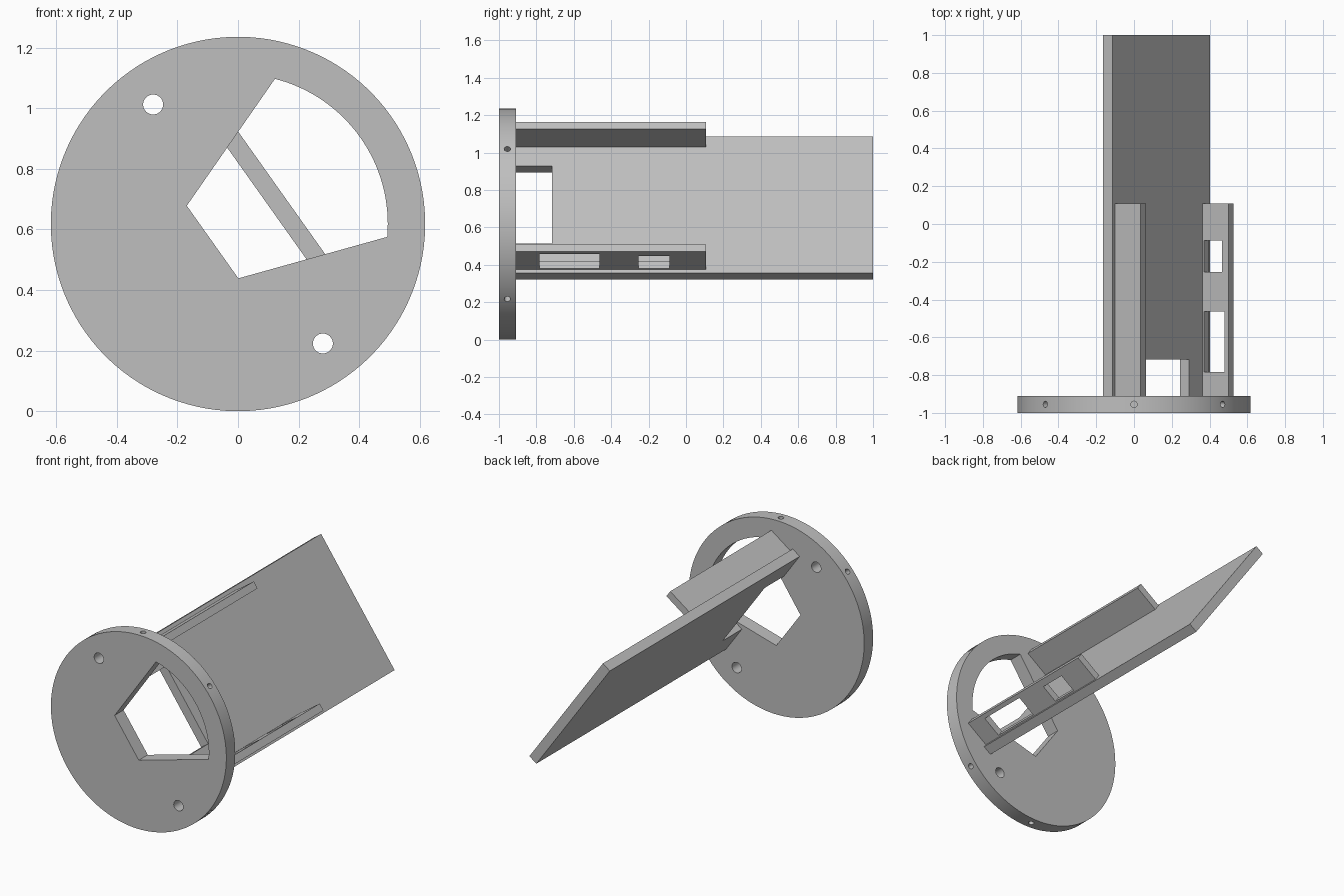
import bpy, bmesh
from math import sin, cos, radians, atan2, hypot, pi
from mathutils import Matrix, Vector

cube = bpy.data.objects.get("Cube")
if cube:
    bpy.data.objects.remove(cube, do_unlink=True)

RADIUS = 0.618
FRONT, DISC_BACK, END = -1.0, -0.91, 1.0

# Tilted frame: local x runs across the plate, local y along its normal, local z to the front
across = Vector((0.579, 0, -0.815)).normalized()
normal = Vector((-across.z, 0, across.x))
FRAME = Matrix((across, normal, (0, -1, 0))).transposed().to_4x4()
FRAME.translation = (0, 0, RADIUS)

grey = bpy.data.materials.new("light grey")
grey.use_nodes = True
grey.diffuse_color = (0.52, 0.52, 0.52, 1)
grey.node_tree.nodes["Principled BSDF"].inputs["Base Color"].default_value = (0.52, 0.52, 0.52, 1)


def prism(name, outline, y0, y1, matrix=FRAME):
    """Extrude a counter-clockwise outline in the tilted frame from y0 to y1."""
    bm = bmesh.new()
    face = bm.faces.new([bm.verts.new((u, n, -y0)) for u, n in outline])
    moved = bmesh.ops.extrude_face_region(bm, geom=[face])["geom"]
    bmesh.ops.translate(bm, vec=(0, 0, y0 - y1),
                        verts=[v for v in moved if isinstance(v, bmesh.types.BMVert)])
    bmesh.ops.recalc_face_normals(bm, faces=bm.faces)
    bm.transform(matrix)
    mesh = bpy.data.meshes.new(name)
    bm.to_mesh(mesh)
    bm.free()
    mesh.materials.append(grey)
    obj = bpy.data.objects.new(name, mesh)
    bpy.context.collection.objects.link(obj)
    return obj


def rect(u0, u1, n0, n1):
    return [(u0, n0), (u1, n0), (u1, n1), (u0, n1)]


def circle(r, count, u=0, n=0):
    return [(u + r * cos(2 * pi * i / count), n + r * sin(2 * pi * i / count))
            for i in range(count)]


def cut(obj, cutters):
    """Subtract the cutters, keep the result and discard them."""
    for c in cutters:
        c.hide_render = True
        mod = obj.modifiers.new("cut", 'BOOLEAN')
        mod.operation, mod.solver, mod.object = 'DIFFERENCE', 'EXACT', c
    deps = bpy.context.evaluated_depsgraph_get()
    result = bpy.data.meshes.new_from_object(obj.evaluated_get(deps))
    obj.modifiers.clear()
    obj.data = result
    for c in cutters:
        bpy.data.objects.remove(c, do_unlink=True)


# Round end disc
disc = prism("end_disc", circle(RADIUS, 128), FRONT, DISC_BACK)

# Opening: narrow flat side, two flared sides and an arc concentric with the rim
corner = (0.32, 0.377)
arc_r = hypot(*corner)
a0 = atan2(corner[1], corner[0])
arc = [(arc_r * cos(a0 + (pi - 2 * a0) * i / 32), arc_r * sin(a0 + (pi - 2 * a0) * i / 32))
       for i in range(33)]
cutters = [prism("opening_cutter", [(-0.147, -0.103), (0.147, -0.103)] + arc, -1.1, -0.8)]

# Two bolt holes through the disc
for side in (-1, 1):
    cutters.append(prism("bolt_cutter", circle(0.033, 32, side * 0.484), -1.1, -0.8))

# Small radial screw holes around the rim
for angle in (40.5, 90, 139.5, 220.5, 270, 319.5):
    a = radians(angle)
    out = Vector((cos(a), 0, sin(a)))
    place = out.to_track_quat('Z', 'Y').to_matrix().to_4x4()
    place.translation = Vector((0, (FRONT + DISC_BACK) / 2, RADIUS)) + out * RADIUS
    cutters.append(prism("screw_cutter", circle(0.017, 20), -0.05, 0.09, place))
cut(disc, cutters)

# Long tilted plate with a notch next to the disc
PLATE_IN, PLATE_OUT = 0.117, 0.177
plate = prism("long_plate", rect(-0.447, 0.447, PLATE_IN, PLATE_OUT), DISC_BACK, END)
cut(plate, [prism("notch_cutter", rect(-0.255, 0.255, 0, 0.3), -1.0, -0.717)])

# Two upright rails on the plate
rails = {}
for name, side in (("upper_rail", -1), ("lower_rail", 1)):
    u0, u1 = sorted((side * 0.378, side * 0.424))
    rails[name] = prism(name, rect(u0, u1, PLATE_OUT, 0.345), DISC_BACK, 0.108)

# Two windows through the lower rail
cut(rails["lower_rail"], [
    prism("window_cutter", rect(0.3, 0.5, 0.187, 0.318), -0.783, -0.462),
    prism("window_cutter", rect(0.3, 0.5, 0.187, 0.302), -0.255, -0.087)])

# Smooth round walls, keep the edges sharp
bpy.ops.object.select_all(action='DESELECT')
disc.select_set(True)
bpy.context.view_layer.objects.active = disc
bpy.ops.object.shade_smooth_by_angle(angle=radians(30))
